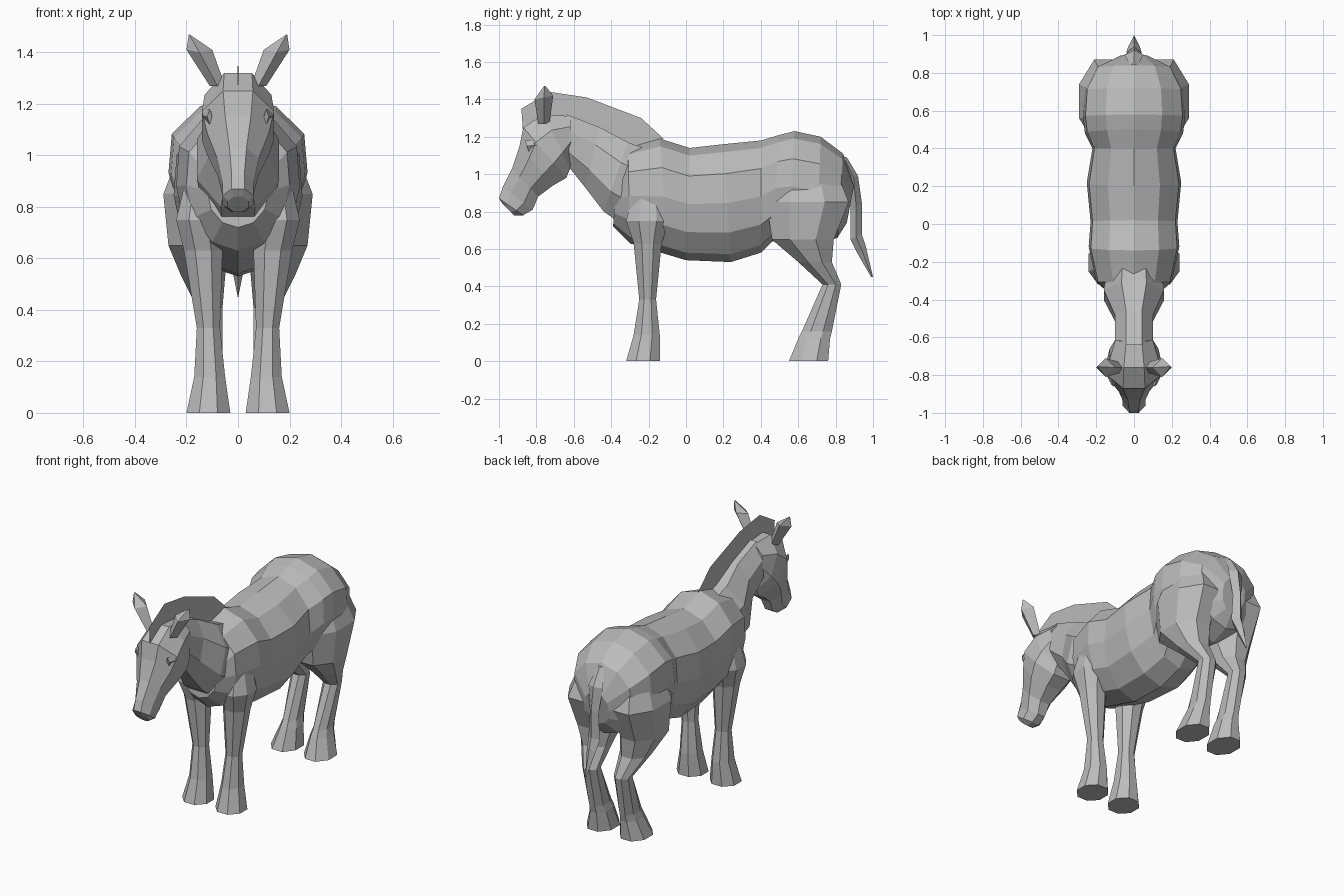
import bpy, bmesh
from math import cos, sin, pi, tau
from mathutils import Vector

if "Cube" in bpy.data.objects:
    bpy.data.objects.remove(bpy.data.objects["Cube"], do_unlink=True)

grey = bpy.data.materials.new("plain grey")
grey.use_nodes = True
colour = (.5, .5, .5, 1)
grey.diffuse_color = colour
grey.node_tree.nodes["Principled BSDF"].inputs["Base Color"].default_value = colour


def section(sides, flat):
    """Regular polygon as (share of the depth, share of the half width), starting
    at a corner or with a flat edge across the front."""
    turn = pi / sides if flat else 0
    angles = [tau * k / sides + turn for k in range(sides)]
    return [((1 - cos(a) / cos(turn)) / 2, sin(a) / cos(turn)) for a in angles]


def loft(name, outline, centre=0, **rings):
    """Skin the named rings, each given as y and z of its upper or front edge,
    y and z of its lower or back edge, half width, and optional extra x offset."""
    bm = bmesh.new()
    loops = []
    for front_y, front_z, back_y, back_z, width, *offset in rings.values():
        front = Vector((0, front_y, front_z))
        back = Vector((0, back_y, back_z))
        x = centre * (offset[0] if offset else 0)
        loops.append([bm.verts.new(front.lerp(back, depth) + Vector((x + s * width, 0, 0)))
                      for depth, s in outline])
    for low, high in zip(loops, loops[1:]):
        for i in range(len(outline)):
            bm.faces.new((low[i - 1], low[i], high[i], high[i - 1]))
    bm.faces.new(loops[0])
    bm.faces.new(loops[-1])
    bmesh.ops.recalc_face_normals(bm, faces=bm.faces)
    mesh = bpy.data.meshes.new(name)
    bm.to_mesh(mesh)
    bm.free()
    mesh.materials.append(grey)
    bpy.context.collection.objects.link(bpy.data.objects.new(name, mesh))


def leg(name, side, **joints):
    """Skin a leg from joints given as height, front y, back y, inner x, outer x."""
    rings = {joint: (front, z, back, z, (outer - inner) / 2, (outer + inner) / 2)
             for joint, (z, front, back, inner, outer) in joints.items()}
    loft(name, bevelled, side, **rings)


# The barrel section is a little fuller across the back than below
barrel = [(depth, s * (1.1 if depth < .4 else 1)) for depth, s in section(12, flat=False)]
bevelled = section(8, flat=True)
diamond = section(4, flat=False)

# Barrel, chest and rump
loft("torso", barrel,
     breast=(-.37, 1, -.39, .72, .12),
     shoulder=(-.31, 1.14, -.3, .63, .2),
     withers=(-.14, 1.19, -.1, .57, .24),
     back=(.02, 1.14, 0, .54, .23),
     loin=(.2, 1.16, .24, .53, .25),
     flank=(.4, 1.18, .4, .58, .22),
     haunch=(.5, 1.21, .46, .64, .26),
     croup=(.58, 1.23, .55, .64, .27),
     hip=(.72, 1.2, .7, .62, .26),
     rump=(.84, 1.11, .81, .66, .2),
     buttock=(.9, .95, .86, .74, .08))

# Neck, from the head down into the shoulders
loft("neck", bevelled,
     throat=(-.64, 1.32, -.62, 1.03, .1),
     middle=(-.46, 1.25, -.54, .93, .1),
     base=(-.31, 1.17, -.44, .8, .16),
     root=(-.17, 1.12, -.3, .7, .14))

# Head, from poll to lips
loft("head", bevelled,
     poll=(-.62, 1.31, -.61, 1.12, .1),
     crown=(-.76, 1.32, -.62, 1.03, .13),
     forehead=(-.87, 1.25, -.64, .98, .14),
     eyes=(-.89, 1.15, -.71, .94, .12),
     cheek=(-.93, 1.03, -.79, .88, .08),
     nose=(-.98, .93, -.82, .81, .06),
     muzzle=(-1, .87, -.87, .78, .06),
     lips=(-.98, .84, -.92, .78, .04))

# Thin upright mane with forelock
hair = .001
loft("mane", diamond,
     forelock=(-.88, 1.35, -.87, 1.2, hair),
     peak=(-.73, 1.44, -.75, 1.25, hair),
     crest=(-.53, 1.41, -.55, 1.2, hair),
     nape=(-.24, 1.3, -.35, 1.15, hair),
     end=(-.12, 1.19, -.2, 1.14, hair))

# Tail
loft("tail", diamond,
     dock=(.82, 1.1, .86, 1.09, .02),
     bulge=(.87, .98, .92, .99, .05),
     stem=(.88, .8, .94, .85, .03),
     bend=(.88, .65, .94, .68, .04),
     tuft=(.92, .57, .96, .62, .03),
     tip=(.99, .45, 1, .45, hair))

for side, label in ((1, "left"), (-1, "right")):
    leg(label + "_front_leg", side,
        shoulder=(.96, -.27, -.12, .1, .19),
        elbow=(.75, -.32, -.09, .07, .24),
        forearm=(.63, -.28, -.13, .06, .21),
        knee=(.33, -.25, -.16, .07, .16),
        pastern=(.14, -.28, -.14, .05, .17),
        hoof=(0, -.32, -.14, .03, .2))

    leg(label + "_hind_leg", side,
        hip=(1.03, .48, .8, .06, .22),
        haunch=(.85, .43, .87, .02, .29),
        stifle=(.65, .46, .79, .03, .27),
        gaskin=(.53, .6, .78, .05, .22),
        hock=(.41, .73, .83, .06, .16),
        cannon=(.16, .62, .78, .06, .15),
        pastern=(.12, .6, .77, .05, .16),
        hoof=(0, .55, .76, .03, .2))

    # Ear, widest near its top and leaning outwards
    loft(label + "_ear", diamond, side,
         base=(-.79, 1.27, -.73, 1.27, .03, .08),
         blade=(-.81, 1.4, -.71, 1.42, .05, .15),
         tip=(-.76, 1.47, -.75, 1.47, hair, .19))

    # Brow ridge over the eye
    loft(label + "_brow", diamond, side,
         inner=(-.86, 1.18, -.84, 1.12, .01, .11),
         ridge=(-.82, 1.18, -.8, 1.13, .02, .12),
         outer=(-.76, 1.15, -.75, 1.12, .01, .12))
